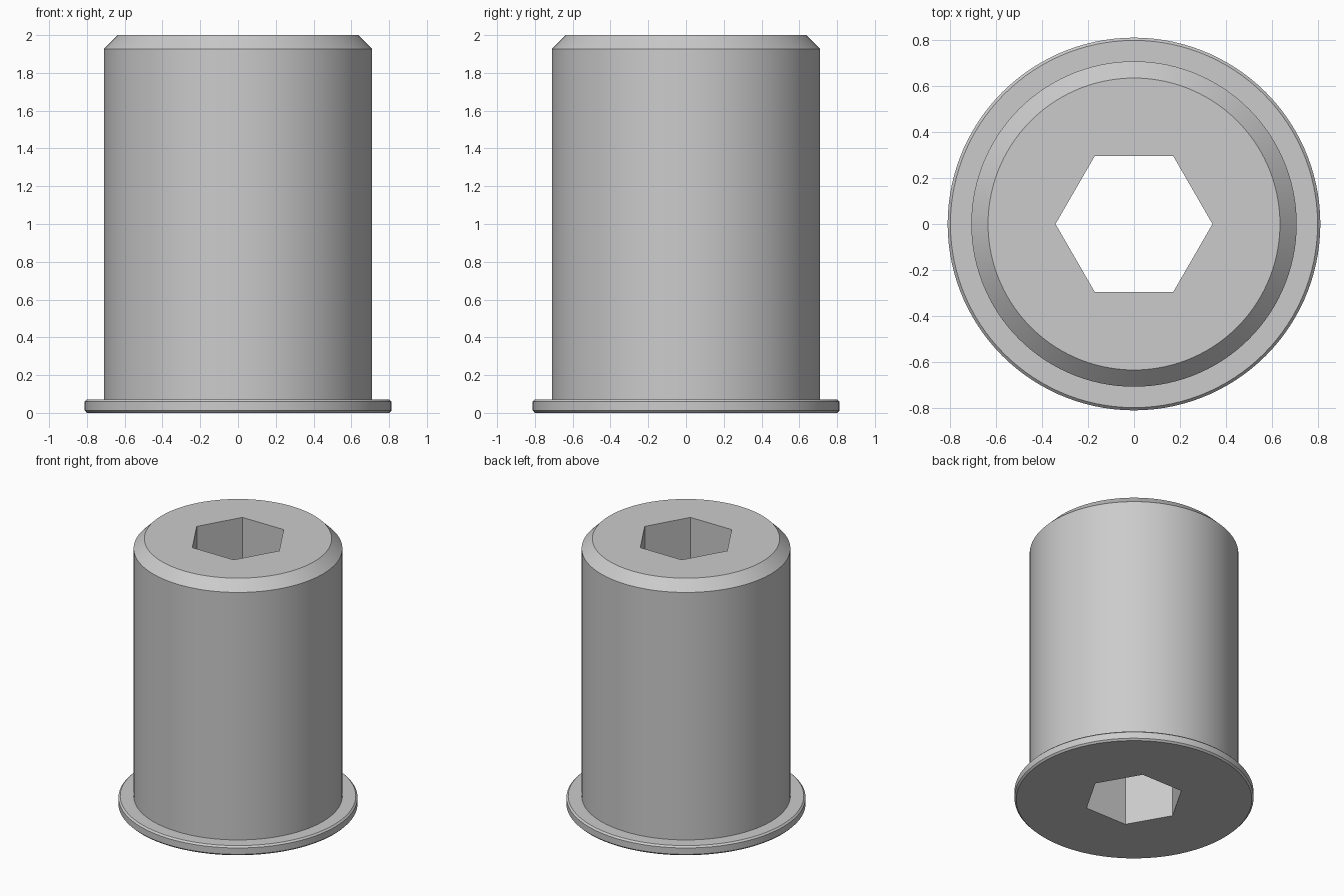
import bpy
import bmesh
from math import cos, sin, pi, radians

cube = bpy.data.objects.get("Cube")
if cube:
    bpy.data.objects.remove(cube, do_unlink=True)

SEGMENTS = 120          # divisible by six, so the caps meet the hex cleanly
HEX_RADIUS = 0.342
HEIGHT = 2.0

# Outer profile (radius, height): flange with eased rims, barrel, top chamfer
PROFILE = [(0.80, 0), (0.812, 0.012), (0.812, 0.06), (0.80, 0.072),
           (0.709, 0.072), (0.709, 1.927), (0.636, HEIGHT)]


def make_material(name, value):
    mat = bpy.data.materials.new(name)
    mat.use_nodes = True
    colour = (value, value, value, 1)
    mat.diffuse_color = colour
    mat.node_tree.nodes["Principled BSDF"].inputs["Base Color"].default_value = colour
    return mat


def ring(bm, radius, z, count):
    return [bm.verts.new((radius * cos(2 * pi * i / count),
                          radius * sin(2 * pi * i / count), z))
            for i in range(count)]


def join(bm, low, high):
    n = len(low)
    for i in range(n):
        j = (i + 1) % n
        bm.faces.new((low[i], low[j], high[j], high[i]))


def cap(bm, outer, hexagon):
    # One flat face between each hex side and its arc of the rim
    step = len(outer) // 6
    for i in range(6):
        arc = [outer[(i * step + k) % len(outer)] for k in range(step + 1)]
        bm.faces.new(arc + [hexagon[(i + 1) % 6], hexagon[i]])


bm = bmesh.new()

# Turned outside
rings = [ring(bm, r, z, SEGMENTS) for r, z in PROFILE]
for low, high in zip(rings, rings[1:]):
    join(bm, low, high)

# Hexagonal through hole and the flat ends around it
hex_low = ring(bm, HEX_RADIUS, 0, 6)
hex_high = ring(bm, HEX_RADIUS, HEIGHT, 6)
join(bm, hex_low, hex_high)
cap(bm, rings[0], hex_low)
cap(bm, rings[-1], hex_high)
bmesh.ops.recalc_face_normals(bm, faces=bm.faces)

mesh = bpy.data.meshes.new("flanged_hex_sleeve")
bm.to_mesh(mesh)
bm.free()
sleeve = bpy.data.objects.new("flanged_hex_sleeve", mesh)
bpy.context.collection.objects.link(sleeve)
mesh.materials.append(make_material("plain grey", 0.6))

# Smooth round walls, crisp rims
bpy.context.view_layer.objects.active = sleeve
sleeve.select_set(True)
bpy.ops.object.shade_smooth_by_angle(angle=radians(30))
